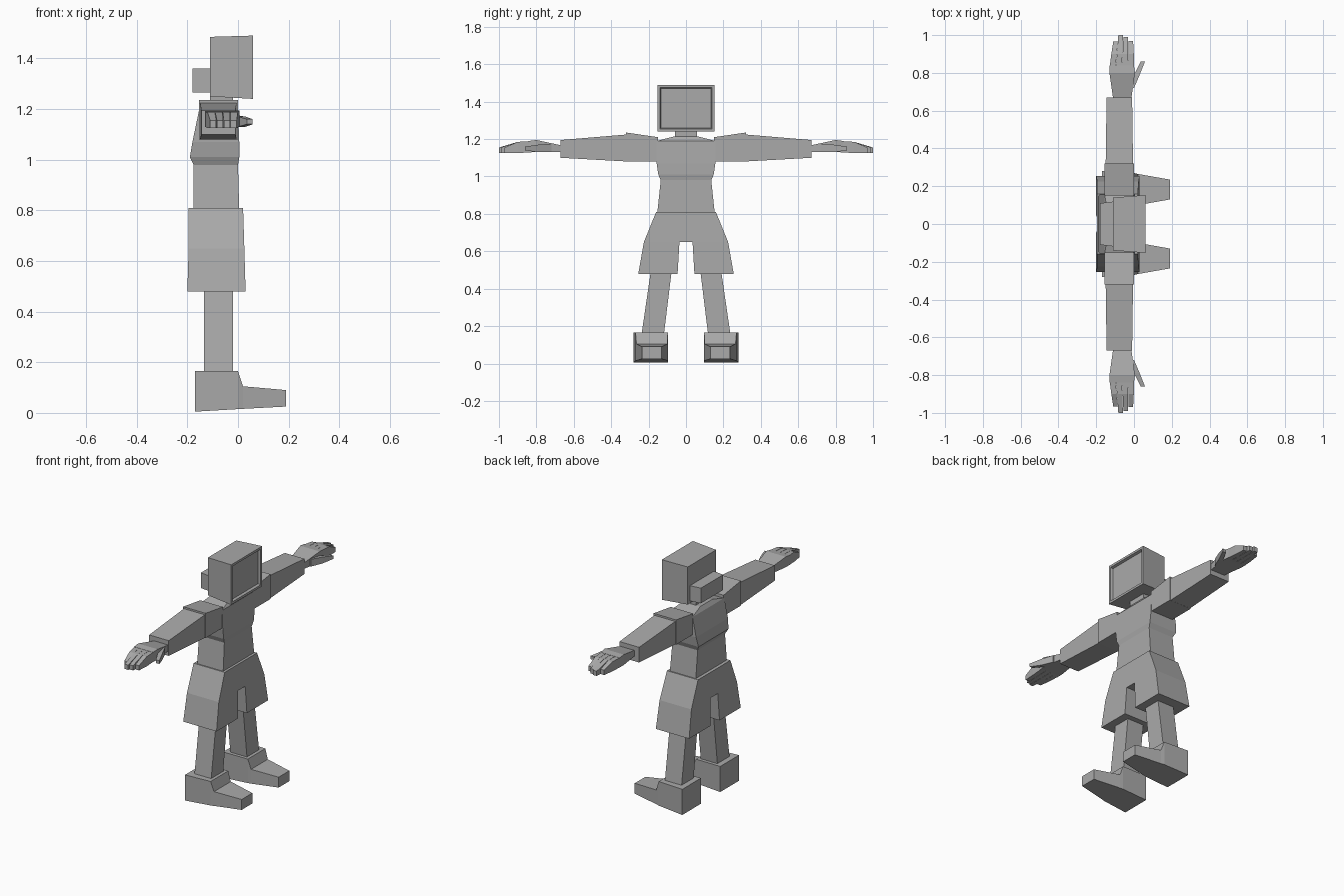
import bpy
import bmesh
from mathutils import Vector

default_cube = bpy.data.objects.get("Cube")
if default_cube:
    bpy.data.objects.remove(default_cube, do_unlink=True)

grey = bpy.data.materials.new("plain grey")
grey.use_nodes = True
grey.diffuse_color = (0.4, 0.4, 0.4, 1)
grey.node_tree.nodes["Principled BSDF"].inputs["Base Color"].default_value = grey.diffuse_color


def place(axis, along, first, second):
    """Point at a distance along the axis, with the other two coordinates in order."""
    point = [first, second]
    point.insert("xyz".index(axis), along)
    return Vector(point)


def finish(mesh_builder, name, mirrored):
    bmesh.ops.recalc_face_normals(mesh_builder, faces=mesh_builder.faces[:])
    mesh = bpy.data.meshes.new(name)
    mesh_builder.to_mesh(mesh)
    mesh_builder.free()
    mesh.materials.append(grey)
    part = bpy.data.objects.new(name, mesh)
    bpy.context.collection.objects.link(part)
    if mirrored:
        mirror = part.modifiers.new("other side", "MIRROR")
        mirror.use_axis = (False, True, False)
        mirror.use_mirror_merge = False
    return part


def loft(mesh_builder, axis, sections):
    """Join rectangular sections (along, low, high, low, high) into a capped block."""
    rings = []
    for along, first_low, first_high, second_low, second_high in sections:
        corners = [(first_low, second_low), (first_high, second_low),
                   (first_high, second_high), (first_low, second_high)]
        rings.append([mesh_builder.verts.new(place(axis, along, *corner)) for corner in corners])
    for ring, following in zip(rings, rings[1:]):
        for corner in range(len(ring)):
            mesh_builder.faces.new((ring[corner - 1], ring[corner],
                                    following[corner], following[corner - 1]))
    mesh_builder.faces.new(rings[0])
    return mesh_builder.faces.new(rings[-1])


def block(name, axis, sections, mirrored=False):
    mesh_builder = bmesh.new()
    loft(mesh_builder, axis, sections)
    return finish(mesh_builder, name, mirrored)


# Monitor head with a recessed screen
head = bmesh.new()
screen = loft(head, "x", [(-.11, -.14, .14, 1.25, 1.485), (.06, -.153, .153, 1.24, 1.49)])
bmesh.ops.recalc_face_normals(head, faces=head.faces[:])
bmesh.ops.inset_region(head, faces=[screen], thickness=.02)
bmesh.ops.inset_region(head, faces=[screen], thickness=.007, depth=-.015)
finish(head, "monitor_head", False)
block("monitor_back", "x", [(-.18, -.11, .11, 1.265, 1.36), (-.1, -.12, .12, 1.265, 1.36)])
block("neck", "z", [(1.18, -.11, -.02, -.06, .06), (1.25, -.11, -.02, -.06, .06)])

# Body
block("torso", "z", [
    (.79, -.175, .005, -.155, .155),
    (.98, -.175, 0, -.135, .135),
    (1.01, -.19, .005, -.148, .148),
    (1.07, -.18, .005, -.157, .157),
    (1.19, -.155, 0, -.157, .157),
    (1.215, -.14, -.02, -.06, .06)])

# Shorts
block("shorts_hips", "z", [
    (.65, -.195, .025, -.225, .225),
    (.81, -.195, .02, -.16, .16)])
block("shorts_legs", "z", [
    (.48, -.2, .03, .045, .255),
    (.65, -.195, .025, .035, .225)], mirrored=True)

# Legs and shoes
block("legs", "z", [
    (.14, -.135, -.02, .12, .24),
    (.55, -.135, -.02, .07, .18)], mirrored=True)
block("shoes", "x", [
    (-.17, .095, .28, .005, .165),
    (0, .097, .27, .015, .165),
    (.02, .1, .265, .016, .105),
    (.19, .13, .235, .025, .09)], mirrored=True)

# Arms
block("shoulders", "y", [
    (.15, -.155, 0, 1.08, 1.21),
    (.32, -.155, 0, 1.08, 1.235)], mirrored=True)
block("forearms", "y", [
    (.31, -.15, -.005, 1.08, 1.225),
    (.67, -.145, -.01, 1.1, 1.195)], mirrored=True)

# Hands: palm, thumb and four fingers
block("palms", "y", [
    (.66, -.11, -.015, 1.13, 1.165),
    (.8, -.13, .005, 1.13, 1.195),
    (.84, -.13, 0, 1.13, 1.19)], mirrored=True)
thumb = block("thumbs", "y", [
    (.72, -.03, 0, 1.13, 1.175),
    (.79, 0, .03, 1.13, 1.17),
    (.86, .035, .058, 1.14, 1.16)], mirrored=True)
for number, reach in enumerate((.965, 1, .99, .97)):
    base = -.13 + number * .033
    tip = -.11 + number * .027
    block(f"finger_{number + 1}", "y", [
        (.82, base, base + .031, 1.13, 1.19),
        (.9, (base + tip) / 2, (base + tip) / 2 + .029, 1.125, 1.185),
        (reach, tip, tip + .024, 1.125, 1.155)], mirrored=True)
